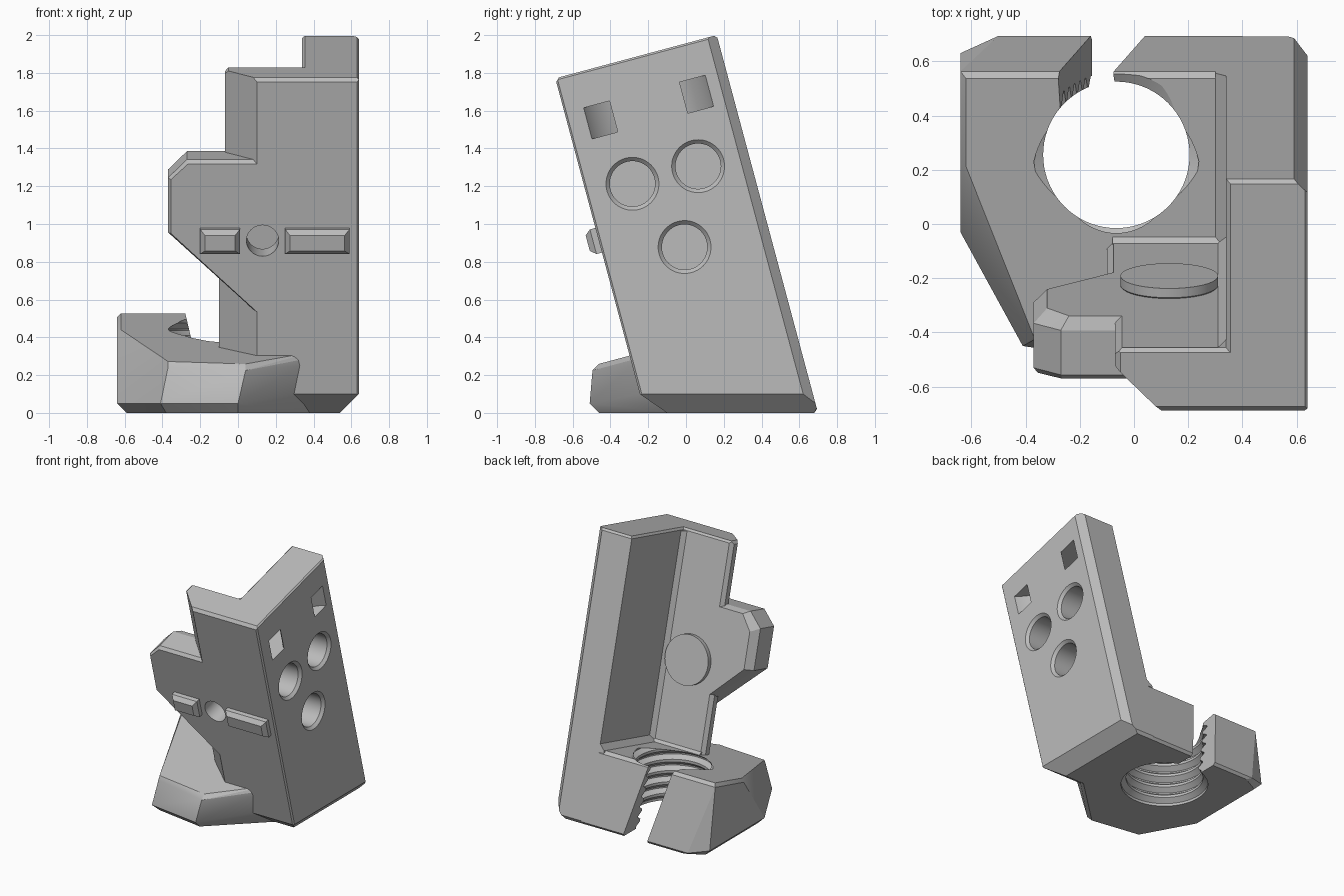
import bpy, bmesh, math
from mathutils import Vector, Matrix

cube = bpy.data.objects.get("Cube")
if cube:
    bpy.data.objects.remove(cube)

TILT = math.radians(15)
C, S = math.cos(TILT), math.sin(TILT)
X, U, V = Vector((1, 0, 0)), Vector((0, C, S)), Vector((0, -S, C))
FRONT, PLATE_BACK, BACK, TOP, SHELF = -0.21, 0.03, 0.675, 1.89, 0.37

grey = bpy.data.materials.new("light grey")
grey.use_nodes = True
grey.diffuse_color = (0.5, 0.5, 0.5, 1)
grey.node_tree.nodes["Principled BSDF"].inputs["Base Color"].default_value = (0.5, 0.5, 0.5, 1)


def W(x, u, v):
    """Leaning frame (across, depth, up the lean) to world."""
    return X * x + U * u + V * v


def rear(x, z):
    """Point of the leaning rear plane at height z."""
    return Vector((x, (BACK - z * S) / C, z))


def make(name, bm):
    bmesh.ops.recalc_face_normals(bm, faces=bm.faces[:])
    mesh = bpy.data.meshes.new(name)
    bm.to_mesh(mesh)
    bm.free()
    mesh.materials.append(grey)
    ob = bpy.data.objects.new(name, mesh)
    bpy.context.scene.collection.objects.link(ob)
    return ob


def hull(points):
    bm = bmesh.new()
    for p in points:
        bm.verts.new(p)
    bmesh.ops.remove_doubles(bm, verts=bm.verts[:], dist=1e-5)
    bmesh.ops.convex_hull(bm, input=bm.verts[:])
    bmesh.ops.delete(bm, geom=[v for v in bm.verts if not v.link_faces], context="VERTS")
    return bm


def solid(name, points, cuts=()):
    """Convex block, then trimmed by planes (point, outward normal)."""
    bm = hull(points)
    for co, no in cuts:
        bmesh.ops.bisect_plane(bm, geom=bm.verts[:] + bm.edges[:] + bm.faces[:],
                               plane_co=co, plane_no=no, clear_outer=True)
        points = [v.co.copy() for v in bm.verts]
        bm.free()
        bm = hull(points)
    bmesh.ops.dissolve_limit(bm, angle_limit=0.005, verts=bm.verts[:], edges=bm.edges[:])
    return make(name, bm)


def lathe(name, profile, origin, axis, n=64, closed=False):
    """Turn (radius, height) points about an axis; closed gives a ring."""
    bm = bmesh.new()
    m = Matrix.Translation(origin) @ Vector(axis).to_track_quat("Z", "Y").to_matrix().to_4x4()
    turns = [2 * math.pi * i / n for i in range(n)]
    rings = [[bm.verts.new(m @ Vector((r * math.cos(a), r * math.sin(a), h))) for a in turns]
             for r, h in profile]
    pairs = list(zip(rings, rings[1:]))
    if closed:
        pairs.append((rings[-1], rings[0]))
    else:
        bm.faces.new(rings[0])
        bm.faces.new(rings[-1])
    for a, b in pairs:
        for i in range(n):
            j = (i + 1) % n
            bm.faces.new((a[i], a[j], b[j], b[i]))
    return make(name, bm)


def combine(base, other, operation):
    mod = base.modifiers.new("join", "BOOLEAN")
    mod.operation, mod.object, mod.solver = operation, other, "EXACT"
    bpy.context.view_layer.objects.active = base
    bpy.ops.object.modifier_apply(modifier=mod.name)
    bpy.data.objects.remove(other)


ground = (Vector((0, 0, 0)), -Vector((0, 0, 1)))
toe = (Vector((0, -0.245, 0.1)), Vector((0, -0.1, -0.145)))
front_top = (W(0, FRONT, TOP - 0.02), V - U)

# Side plate with chamfered rear corner and foot
section = [(0.34, FRONT), (0.63, FRONT), (0.64, FRONT + 0.01), (0.64, BACK - 0.05),
           (0.59, BACK), (0.34, BACK)]
bracket = solid("tilted_clamp_bracket", [W(x, u, v) for x, u in section for v in (-0.3, TOP)],
                [ground, toe, front_top,
                 (W(0, BACK, TOP - 0.015), V + U),
                 (W(0.34, 0, TOP - 0.015), V - X),
                 (W(0.64, 0, TOP - 0.01), V + X),
                 (Vector((0.64, 0, 0.1)), Vector((1, 0, -1))),
                 (rear(0, 0.025), Vector((0, 1, -0.5)))])
parts = []

# Front plate, slightly wider low down
for xl, low, high in ((-0.07, 0.9, TOP), (-0.1, -0.3, 1.0)):
    section = [(0.4, FRONT), (0.1, FRONT), (xl, -0.04), (xl, 0.005),
               (xl + 0.025, PLATE_BACK), (0.4, PLATE_BACK)]
    cuts = [ground, toe]
    if high == TOP:
        cuts += [front_top, (W(0, PLATE_BACK, TOP - 0.015), V + U),
                 (W(xl, 0, TOP - 0.02), V - X)]
    parts.append(solid("front_plate", [W(x, u, v) for x, u in section for v in (low, high)], cuts))

# Side lobe of the front plate: outlines from front to rear
outline = [(0.1, 0.6), (-0.37, 1.04), (-0.37, 1.34), (-0.27, 1.44), (0.1, 1.44)]
front_edge = [(0.1, 0.61), (-0.355, 1.04), (-0.355, 1.335), (-0.265, 1.42), (0.1, 1.42)]
rear_edge = [(0.1, 0.63), (-0.32, 1.04), (-0.32, 1.31), (-0.24, 1.42), (0.1, 1.42)]
layers = ((FRONT, front_edge), (FRONT + 0.02, outline), (-0.02, outline), (PLATE_BACK, rear_edge))
parts.append(solid("side_lobe", [W(x, u, v) for u, o in layers for x, v in o]))

# Clamp block with a sloping top and bevelled foot
rim = [(-0.64, 0.32), (-0.37, -0.35), (0.04, -0.42), (0.4, -0.15), (0.4, BACK), (-0.64, BACK)]
points = [W(x, u, SHELF - 0.025) for x, u in rim]
points += [W(max(x, -0.62), min(max(u, -0.40), BACK - 0.02) + (0.02 if u < 0 else 0), SHELF)
           for x, u in rim]
points += [Vector((x, y, 0.05)) for x, y in
           ((-0.64, 0.63), (-0.64, -0.03), (-0.41, -0.45), (0, -0.51), (0.4, -0.12))]
points += [Vector((x, y, 0)) for x, y in
           ((-0.59, 0.61), (-0.59, -0.02), (-0.38, -0.4), (0, -0.46), (0.4, -0.08))]
points += [rear(-0.5, 0.02), rear(0.4, 0.02), rear(-0.46, 0) - Vector((0, 0.02, 0)),
           rear(0.4, 0) - Vector((0, 0.02, 0))]
parts.append(solid("clamp_block", points))

# Inner corner chamfers
fillet = [(0, 0), (0.04, 0.04), (0.06, 0.04), (0.06, -0.02), (0, -0.02)]
parts.append(solid("shelf_fillet", [W(0.3 + a, u, SHELF + b) for a, b in fillet for u in (0, BACK)]))
parts.append(solid("plate_fillet", [W(0.31 + a * 0.75, PLATE_BACK + b * 0.75, v)
                                    for a, b in fillet for v in (0.3, TOP - 0.02)]))
parts.append(solid("foot_fillet", [W(x, PLATE_BACK + 0.02 - a / 2, SHELF + b / 2)
                                   for a, b in fillet for x in (-0.08, 0.36)]))

# Two tapered ribs on the front
for x0, x1 in ((-0.2, 0.01), (0.25, 0.59)):
    parts.append(solid("front_rib", [W(x, u, v) for u, t in ((FRONT + 0.03, 0), (FRONT - 0.03, 0), (FRONT - 0.06, 0.025))
                                     for x in (x0 + t, x1 - t) for v in (0.935 + t, 1.07 - t)]))
for part in parts:
    combine(bracket, part, "UNION")

# Bolt hole with a countersunk recess at the rear
cutters = [lathe("bolt_hole", [(0.085, -0.35), (0.085, -0.09), (0.155, -0.09), (0.155, -0.02),
                               (0.18, 0.005), (0.18, 0.04)], W(0.13, PLATE_BACK, 1.0), U)]

# Round pockets in the side plate
for u, v in ((0.04, 1.245), (0.4, 1.245), (0.22, 0.85)):
    cutters.append(lathe("round_pocket", [(0.12, -0.2), (0.12, -0.02), (0.14, 0), (0.14, 0.05)],
                         W(0.64, u, v), X))

# Curved strap tunnel opening as two square slots
cutters.append(lathe("strap_tunnel", [(0.25, -0.085), (0.37, -0.085), (0.37, 0.085), (0.25, 0.085)],
                     W(0.8, 0.228, 1.615), V, 96, True))

# Threaded bore: stacked V grooves
thread = [(0.305, -0.05), (0.305, 0.02)]
for k in range(7):
    z = 0.05 + 0.085 * k
    thread += [(0.27, z), (0.27, z + 0.02), (0.305, z + 0.045), (0.305, z + 0.055)]
thread.append((0.27, 0.75))
cutters.append(lathe("threaded_bore", thread, Vector((-0.065, 0.255, 0)), (0, 0, 1), 72))

# Slanted slit through the clamp
cutters.append(solid("clamp_slit", [Vector((x + dx, y, z)) for z, dx in ((-0.05, 0.012), (0.7, -0.165))
                                    for x in (-0.155, 0.045) for y in (0.33, 1)]))
for cutter in cutters:
    combine(bracket, cutter, "DIFFERENCE")

# Clean flats and smooth the round holes only
bm = bmesh.new()
bm.from_mesh(bracket.data)
bmesh.ops.remove_doubles(bm, verts=bm.verts[:], dist=1e-5)
bmesh.ops.dissolve_limit(bm, angle_limit=0.005, verts=bm.verts[:], edges=bm.edges[:])
bm.to_mesh(bracket.data)
bm.free()
bracket.select_set(True)
bpy.context.view_layer.objects.active = bracket
bpy.ops.object.shade_smooth_by_angle(angle=math.radians(20))
